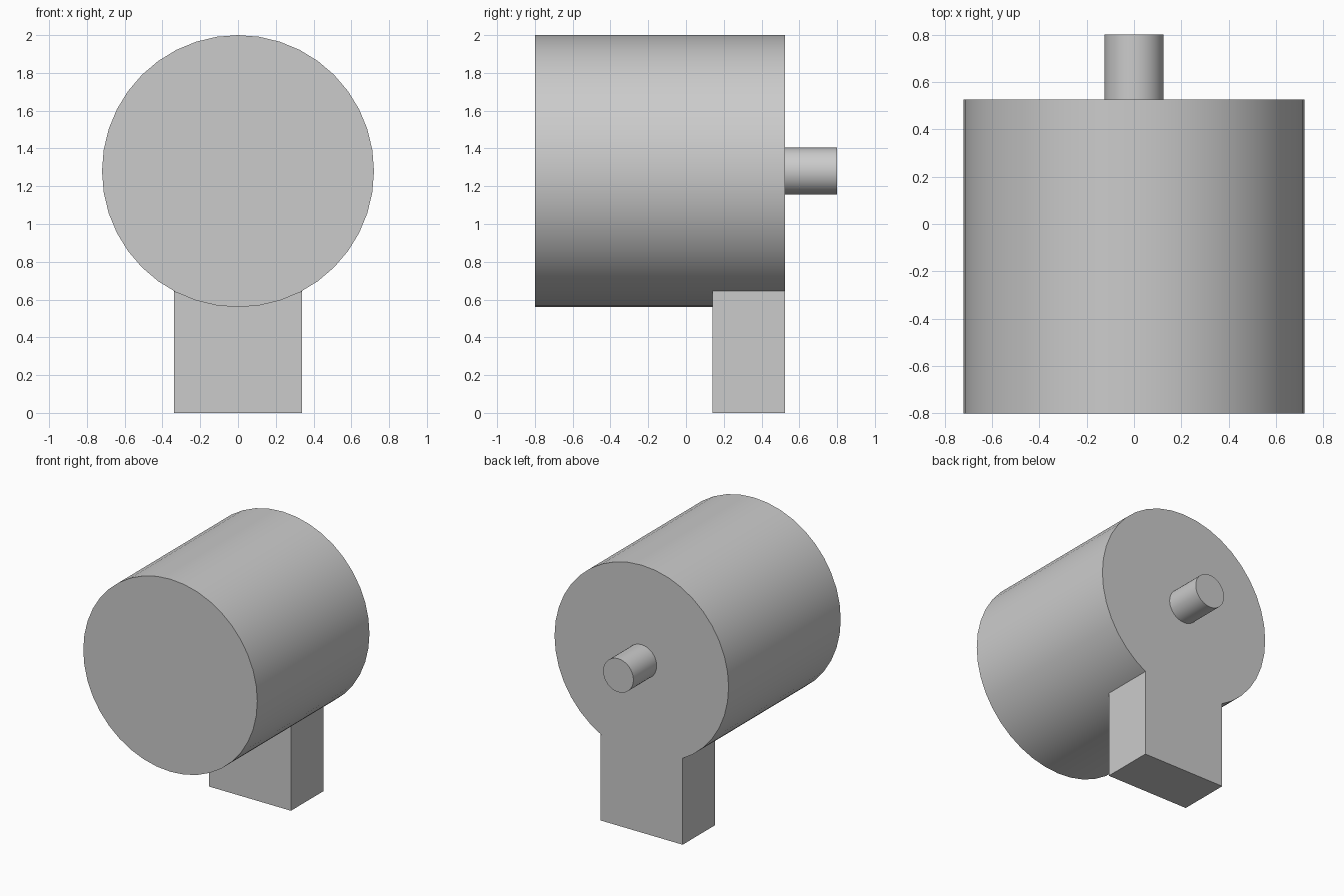
import bpy
import math
from mathutils import Matrix

cube = bpy.data.objects.get("Cube")
if cube:
    bpy.data.objects.remove(cube, do_unlink=True)

AXIS_Z, RADIUS = 1.28, 0.72
FRONT, BACK, SHAFT_END = -0.8, 0.525, 0.8
FOOT_HALF, FOOT_FRONT = 0.34, 0.14
SIDES = 40

grey = bpy.data.materials.new("light grey")
grey.use_nodes = True
colour = (0.6, 0.6, 0.6, 1)
grey.diffuse_color = colour
grey.node_tree.nodes["Principled BSDF"].inputs["Base Color"].default_value = colour


def barrel(name, radius, y0, y1):
    """Round bar along y, smooth around and sharp at its ends."""
    bpy.ops.mesh.primitive_cylinder_add(
        vertices=SIDES, radius=radius, depth=y1 - y0,
        location=(0, (y0 + y1) / 2, AXIS_Z), rotation=(math.pi / 2, 0, 0))
    ob = bpy.context.object
    ob.name = name
    ob.data.materials.append(grey)
    bpy.ops.object.shade_smooth_by_angle(angle=math.radians(30))
    return ob


def prism(name, profile, y0, y1):
    """Solid from an x-z profile, running along y."""
    n = len(profile)
    verts = [(x, y, z) for y in (y0, y1) for x, z in profile]
    faces = [list(range(n)), list(range(2 * n - 1, n - 1, -1))]
    faces += [(i, i + n, (i + 1) % n + n, (i + 1) % n) for i in range(n)]
    mesh = bpy.data.meshes.new(name)
    mesh.from_pydata(verts, [], faces)
    mesh.materials.append(grey)
    ob = bpy.data.objects.new(name, mesh)
    bpy.context.collection.objects.link(ob)
    return ob


# Motor body and output shaft
barrel("body", RADIUS, FRONT, BACK)
barrel("shaft", 0.125, BACK, SHAFT_END)

# Mounting foot: its top is a saddle that follows the body
reach = math.asin(FOOT_HALF / RADIUS)
step = math.tau / SIDES
inner = int(reach / step)
angles = [reach] + [i * step for i in range(inner, -inner - 1, -1)] + [-reach]
saddle = [(RADIUS * math.sin(a), AXIS_Z - RADIUS * math.cos(a)) for a in angles]
prism("foot", [(-FOOT_HALF, 0), (FOOT_HALF, 0)] + saddle, FOOT_FRONT, BACK)
